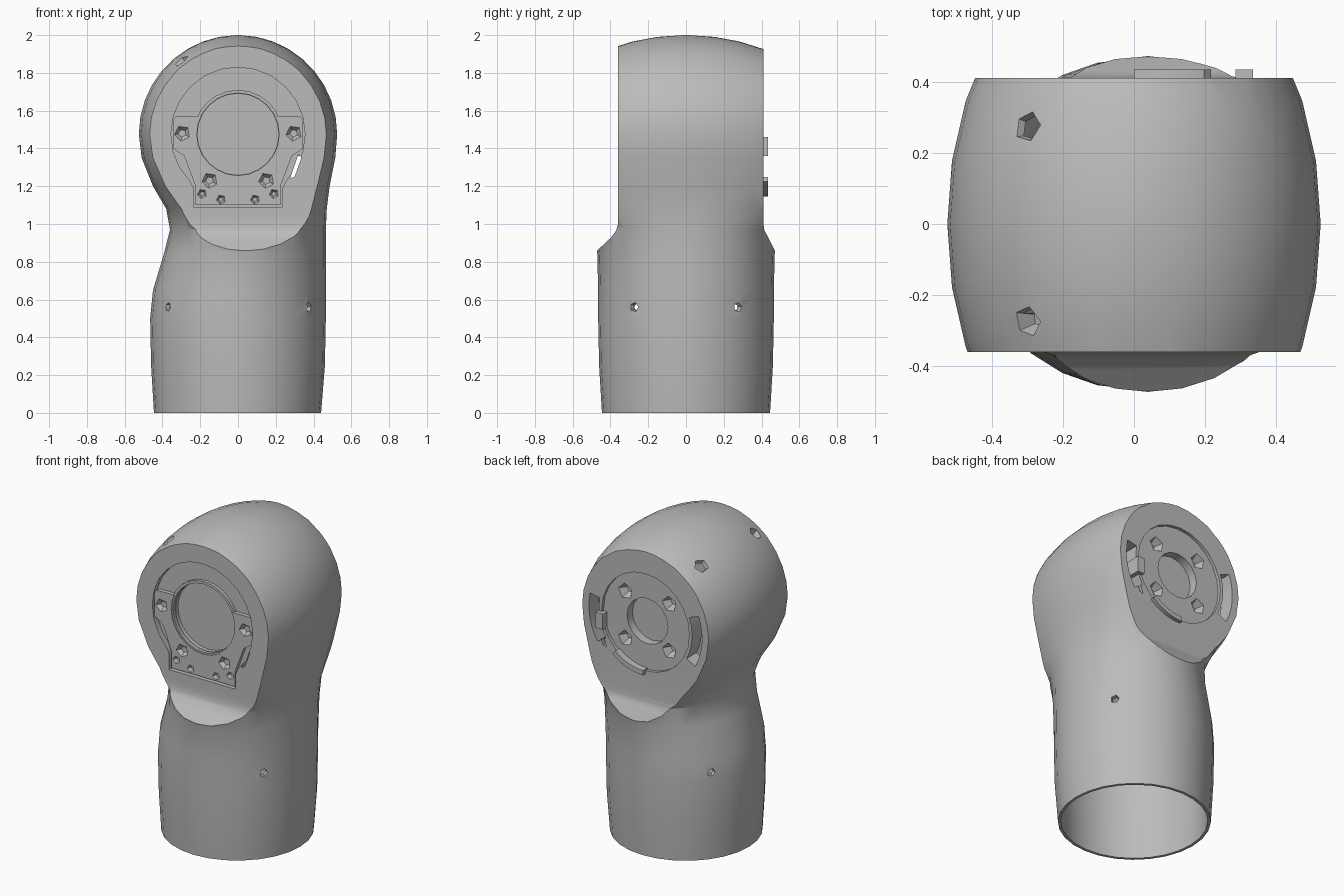
import bpy, bmesh
from math import sin, cos, pi, radians
from mathutils import Vector

cube = bpy.data.objects.get("Cube")
if cube:
    bpy.data.objects.remove(cube)

grey = bpy.data.materials.new("plain grey")
grey.use_nodes = True
grey.diffuse_color = (0.5, 0.5, 0.5, 1)
grey.node_tree.nodes["Principled BSDF"].inputs["Base Color"].default_value = (0.5, 0.5, 0.5, 1)

HUB = 1.475      # height of the joint axis
FRONT, BACK = -0.36, 0.41


def loft(name, rings):
    """Skin a list of closed rings and cap both ends."""
    bm = bmesh.new()
    loops = [[bm.verts.new(p) for p in ring] for ring in rings]
    n = len(loops[0])
    for a, b in zip(loops, loops[1:]):
        for i in range(n):
            bm.faces.new((a[i], a[(i + 1) % n], b[(i + 1) % n], b[i]))
    bm.faces.new(loops[0])
    bm.faces.new(loops[-1])
    bmesh.ops.recalc_face_normals(bm, faces=bm.faces)
    mesh = bpy.data.meshes.new(name)
    bm.to_mesh(mesh)
    bm.free()
    obj = bpy.data.objects.new(name, mesh)
    bpy.context.collection.objects.link(obj)
    mesh.materials.append(grey)
    return obj


def prism_y(name, pts, y0, y1):
    return loft(name, [[(x, y, z) for x, z in pts] for y in (y0, y1)])


def circle(r, x=0, z=HUB, n=24):
    return [(x + r * cos(2 * pi * i / n), z + r * sin(2 * pi * i / n)) for i in range(n)]


def arc(r0, r1, a0, a1, n=6):
    """Band between two radii around the joint axis."""
    angles = [radians(a0 + (a1 - a0) * i / n) for i in range(n + 1)]
    return ([(r0 * cos(t), HUB + r0 * sin(t)) for t in angles]
            + [(r1 * cos(t), HUB + r1 * sin(t)) for t in reversed(angles)])


def pocket(centre, direction, r, depth):
    """Five-sided tapered cutter pushed in along a direction."""
    d = Vector(direction).normalized()
    u = d.orthogonal().normalized()
    v = d.cross(u)
    rings = []
    for t, k in ((-0.04, 1.0), (0, 1.0), (depth, 0.5)):
        c = Vector(centre) + d * t
        rings.append([c + (u * cos(2 * pi * i / 5) + v * sin(2 * pi * i / 5)) * r * k
                      for i in range(5)])
    return loft("pocket", rings)


def combine(obj, other, operation="DIFFERENCE"):
    mod = obj.modifiers.new("cut", "BOOLEAN")
    mod.operation, mod.object, mod.solver = operation, other, "EXACT"
    bpy.context.view_layer.objects.active = obj
    bpy.ops.object.modifier_apply(modifier=mod.name)
    bpy.data.objects.remove(other)


# Sleeve stations: height, left edge, right edge, half depth
STATIONS = [(0, -.445, .44, .445), (.25, -.46, .46, .46), (.5, -.465, .465, .465),
            (.65, -.45, .465, .465), (.85, -.39, .465, .47), (.97, -.36, .465, .5),
            (1.08, -.38, .47, .62), (1.2, -.45, .485, .72), (1.35, -.51, .515, .78)]


def shell_solid(name, inset, front, back):
    """Sleeve rising into a barrel head, trimmed by a side profile."""
    rows = list(STATIONS)
    for i in range(10):
        t = radians(i * 9.9)
        rows.append((HUB + (.525 - inset) * sin(t), -.525 * cos(t), .525 * cos(t), .8 * cos(t)))
    rings = []
    for k, (z, lo, hi, depth) in enumerate(rows):
        if inset and k == 0:
            z = -0.1
        cx, a = (lo + hi) / 2, (hi - lo) / 2
        s = 1 - inset / .525 if k > 8 else 1 - inset / a
        rings.append([(cx + a * s * cos(2 * pi * i / 28), depth * s * sin(2 * pi * i / 28), z)
                      for i in range(28)])
    solid = loft(name, rings)
    side = [(-1, -1), (1, -1), (1, .8), (.47, .86), (back + .025, .93), (back + .005, .965),
            (back, 1), (back, 3), (front, 3), (front, 1), (front - .01, .965),
            (front - .035, .93), (-.47, .86), (-1, .8)]
    trim = loft("trim", [[(x, y, z) for y, z in side] for x in (-1, 1)])
    combine(solid, trim, "INTERSECT")
    return solid


# Hollow joint housing
housing = shell_solid("joint_housing", 0, FRONT, BACK)
combine(housing, shell_solid("cavity", .022, FRONT + .11, BACK - .1))

# Front recess, bore and through slot
seat = [(-.235, 1.09), (.235, 1.09), (.235, 1.19), (.34, 1.4), (-.34, 1.4), (-.235, 1.19)]
combine(housing, prism_y("recess", circle(.355), -.6, FRONT + .035))
combine(housing, prism_y("seat", seat, -.6, FRONT + .034))
combine(housing, prism_y("bore", circle(.215), -.6, FRONT + .06))
slot = [(.275, 1.24), (.3, 1.25), (.335, 1.35), (.32, 1.37)]
combine(housing, prism_y("slot", slot, -.6, .6))

# Back recess, bore, arc slots and screw pockets
combine(housing, prism_y("back_recess", circle(.31), BACK - .02, .7))
combine(housing, prism_y("back_bore", circle(.145, n=16), BACK - .075, .7))
for start, end in ((-32, 12), (160, 208)):
    combine(housing, prism_y("arc_slot", arc(.33, .4, start, end), .25, .7))
for x in (-.155, .155):
    for z in (-.15, .15):
        combine(housing, pocket((x, BACK - .02, HUB + z), (0, -1, 0), .05, .05))

# Screw holes around the sleeve and on the shoulder
for x in (-1, 1):
    for y in (-1, 1):
        combine(housing, pocket((.375 * x, .275 * y, .56), (-.8 * x, -.6 * y, 0), .026, .05))
for y in (-.275, .275):
    combine(housing, pocket((-.3, y, 1.865), (.6, -y * .5, -.8), .045, .06))

# Mounting plate seated in the front recess
outline = [(-.225, 1.1), (.225, 1.1), (.225, 1.2), (.285, 1.36), (.345, 1.4), (.345, 1.55),
           (.33, 1.57), (-.33, 1.57), (-.345, 1.55), (-.345, 1.4), (-.285, 1.36), (-.225, 1.2)]
plate = prism_y("mounting_plate", outline, FRONT + .04, FRONT + .01)
combine(plate, prism_y("plate_bore", circle(.228), -.6, 0))
for x, z, r in ((.295, 1.48, .042), (.15, 1.23, .042), (.19, 1.16, .025), (.09, 1.13, .025)):
    for side in (-1, 1):
        combine(plate, pocket((x * side, FRONT + .01, z), (0, 1, 0), r, .022))

# Thin collar around the front bore
collar = prism_y("bore_collar", circle(.235), FRONT + .05, FRONT + .015)
combine(collar, prism_y("collar_bore", circle(.218), -.6, 0))

# Back stop lip and lug
lip = prism_y("stop_lip", arc(.3, .33, 270, 311), BACK - .04, BACK + .025)
lug = prism_y("stop_lug", [(.285, 1.36), (.335, 1.36), (.335, 1.46), (.285, 1.46)],
              BACK - .08, BACK + .025)

# Smooth curved walls, keep machined edges crisp
bpy.ops.object.select_all(action="DESELECT")
for obj in (housing, plate, collar, lip, lug):
    obj.select_set(True)
bpy.context.view_layer.objects.active = housing
bpy.ops.object.shade_smooth_by_angle(angle=radians(32))
